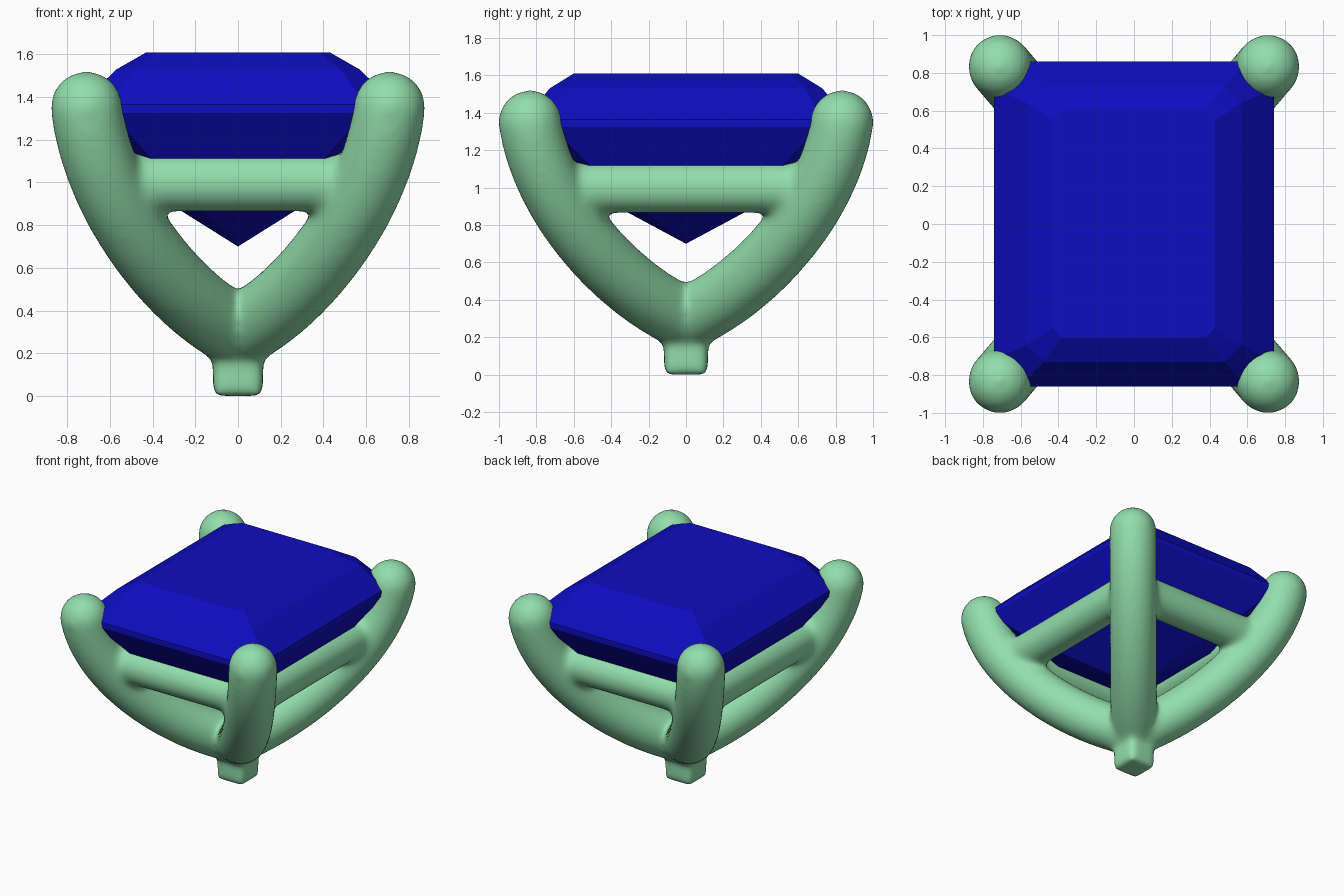
import bpy, bmesh
from mathutils import Vector, Matrix
from mathutils.geometry import interpolate_bezier

if "Cube" in bpy.data.objects:
    bpy.data.objects.remove(bpy.data.objects["Cube"])


def material(name, color):
    m = bpy.data.materials.new(name)
    m.diffuse_color = (*color, 1)
    m.use_nodes = True
    m.node_tree.nodes["Principled BSDF"].inputs["Base Color"].default_value = m.diffuse_color
    return m


green = material("green metal", (0.29, 0.73, 0.41))
blue = material("blue gem", (0.004, 0.004, 0.53))


def tube(bm, pts, radius, sides=32):
    # closed tube with spherical ends along a path
    rings = []
    for i, p in enumerate(pts):
        d = (pts[min(i + 1, len(pts) - 1)] - pts[max(i - 1, 0)]).normalized()
        side = d.cross(Vector((0, 0, 1))).normalized()
        ring = []
        for k in range(sides):
            rot = Matrix.Rotation(6.2831853 * k / sides, 3, d)
            ring.append(bm.verts.new(p + rot @ side * radius))
        rings.append(ring)
    for a, b in zip(rings, rings[1:]):
        for k in range(sides):
            n = (k + 1) % sides
            bm.faces.new((a[k], a[n], b[n], b[k]))
    bm.faces.new(rings[0][::-1])
    bm.faces.new(rings[-1])
    for p in (pts[0], pts[-1]):
        bmesh.ops.create_uvsphere(bm, u_segments=32, v_segments=20, radius=radius,
                                  matrix=Matrix.Translation(p))


# Setting: four curved prongs, four rails and a square post, blended together
bm = bmesh.new()
ASPECT = 0.834 / 0.71
for sx in (-1, 1):
    for sy in (-1, 1):
        ctrl = [Vector((sx * x, sy * x * ASPECT, z))
                for x, z in ((0, 0.30), (0.28, 0.435), (0.65, 0.87), (0.71, 1.352))]
        tube(bm, interpolate_bezier(*ctrl, 28), 0.17)
for s in (-1, 1):
    rx, ry, rz = 0.56, 0.65, 0.998
    tube(bm, [Vector((-rx, s * ry, rz)), Vector((rx, s * ry, rz))], 0.136)
    tube(bm, [Vector((s * rx, -ry, rz)), Vector((s * rx, ry, rz))], 0.136)
bmesh.ops.create_cube(bm, size=1, matrix=Matrix.Translation((0, 0, 0.17))
                      @ Matrix.Diagonal((0.235, 0.235, 0.34, 1)))
bmesh.ops.recalc_face_normals(bm, faces=bm.faces)
mesh = bpy.data.meshes.new("prong_setting")
bm.to_mesh(mesh)
bm.free()
setting = bpy.data.objects.new("prong_setting", mesh)
bpy.context.collection.objects.link(setting)
mesh.materials.append(green)
remesh = setting.modifiers.new("blend", "REMESH")
remesh.mode = "VOXEL"
remesh.voxel_size = 0.02
remesh.use_smooth_shade = True
smooth = setting.modifiers.new("soften", "SMOOTH")
smooth.factor = 0.5
smooth.iterations = 20

# Gem: stacked octagon tiers (half x, half y, corner cut, z), closed by a point
TIERS = ((0.43, 0.60, 0.05, 1.61), (0.57, 0.73, 0.09, 1.53), (0.74, 0.86, 0.14, 1.365),
         (0.74, 0.86, 0.14, 1.325), (0.59, 0.69, 0.22, 1.07))
bm = bmesh.new()
rings = []
for hx, hy, c, z in TIERS:
    outline = [(hx, -hy + c), (hx, hy - c), (hx - c, hy), (-hx + c, hy),
               (-hx, hy - c), (-hx, -hy + c), (-hx + c, -hy), (hx - c, -hy)]
    rings.append([bm.verts.new((x, y, z)) for x, y in outline])
bm.faces.new(rings[0])
tip = bm.verts.new((0, 0, 0.70))
for k in range(8):
    n = (k + 1) % 8
    for a, b in zip(rings, rings[1:]):
        bm.faces.new((a[n], a[k], b[k], b[n]))
    bm.faces.new((rings[-1][n], rings[-1][k], tip))
bmesh.ops.recalc_face_normals(bm, faces=bm.faces)
mesh = bpy.data.meshes.new("gem")
bm.to_mesh(mesh)
bm.free()
mesh.materials.append(blue)
bpy.context.collection.objects.link(bpy.data.objects.new("gem", mesh))
